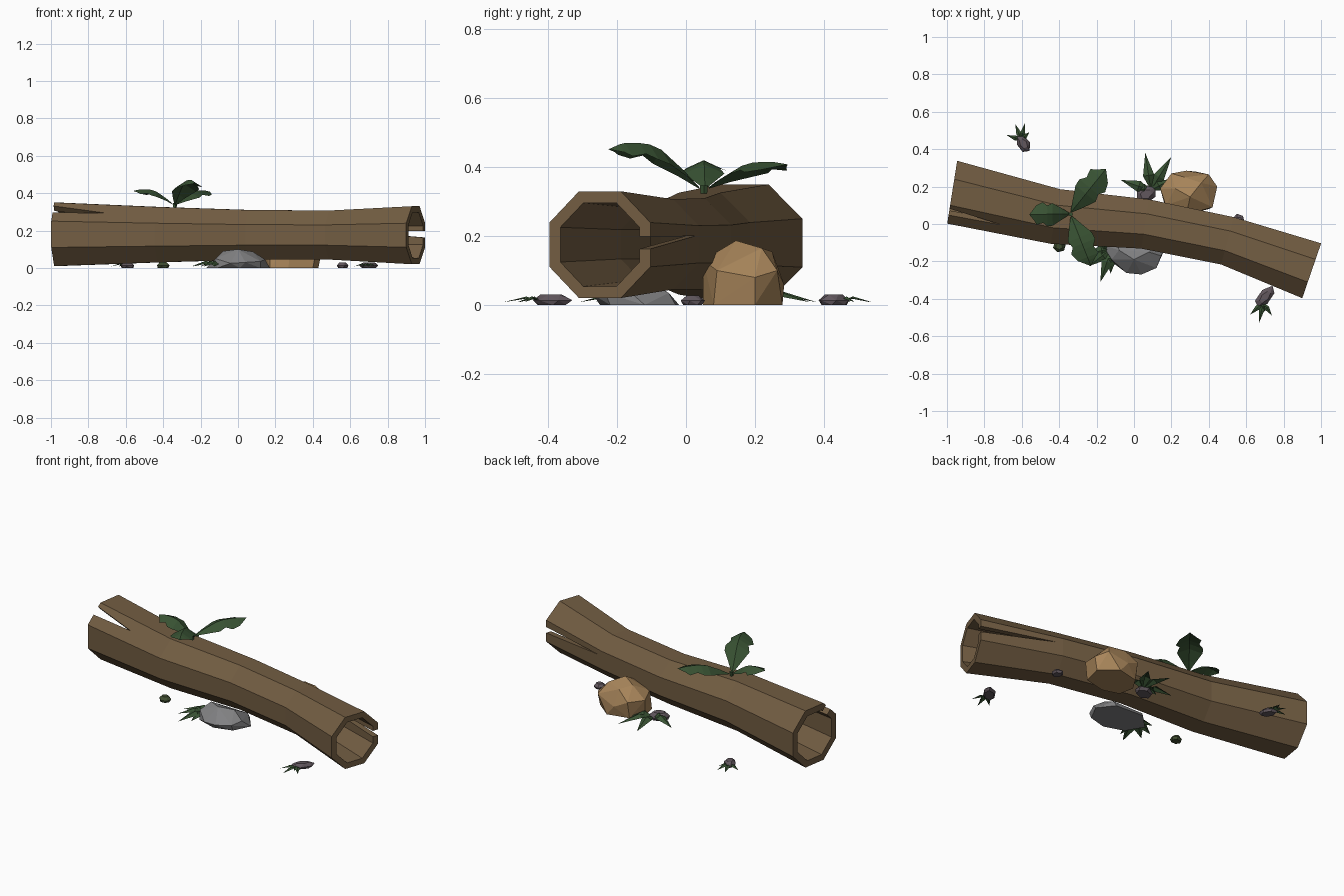
import bpy, bmesh, random
from math import sin, cos, pi, radians
from mathutils import Vector, Matrix

if "Cube" in bpy.data.objects:
    bpy.data.objects.remove(bpy.data.objects["Cube"])

random.seed(4)


def material(name, rgb):
    m = bpy.data.materials.new(name)
    m.diffuse_color = (*rgb, 1)
    m.use_nodes = True
    m.node_tree.nodes["Principled BSDF"].inputs["Base Color"].default_value = m.diffuse_color
    return m


BARK = material("bark", (0.17, 0.11, 0.055))
TAN = material("tan_stone", (0.40, 0.24, 0.105))
GREY = material("grey_stone", (0.22, 0.22, 0.225))
PURPLE = material("pebble_stone", (0.12, 0.095, 0.11))
MOSS = material("moss", (0.05, 0.075, 0.03))
LEAF = material("leaf", (0.04, 0.085, 0.033))


def make(name, bm, mat, closed=True):
    if closed:
        bmesh.ops.recalc_face_normals(bm, faces=bm.faces)
    me = bpy.data.meshes.new(name)
    bm.to_mesh(me)
    bm.free()
    ob = bpy.data.objects.new(name, me)
    bpy.context.collection.objects.link(ob)
    if mat:
        me.materials.append(mat)
    return ob


def hull(name, points, mat):
    bm = bmesh.new()
    for p in points:
        bm.verts.new(p)
    res = bmesh.ops.convex_hull(bm, input=bm.verts)
    spare = [v for v in bm.verts if not v.link_faces]
    bmesh.ops.delete(bm, geom=spare, context='VERTS')
    return make(name, bm, mat)


# Hollow log: octagonal rings (centre, flat-to-flat radius, yaw)
RINGS = [((-0.972, 0.17, 0.18), 0.170, -9), ((-0.42, 0.04, 0.178), 0.148, -10),
         ((0.06, 0.0, 0.177), 0.133, -9), ((0.50, -0.09, 0.176), 0.131, -15),
         ((0.95, -0.25, 0.175), 0.155, -19)]


def ring(bm, c, r, yaw):
    rot = Matrix.Rotation(radians(yaw), 3, 'Z')
    R = r / cos(pi / 8)
    return [bm.verts.new(Vector(c) + rot @ Vector((0, R * cos(a), R * sin(a))))
            for a in [pi / 8 + k * pi / 4 for k in range(8)]]


bm = bmesh.new()
loops = [ring(bm, *r) for r in RINGS]
loops += [ring(bm, c, r * 0.785, y) for c, r, y in reversed(RINGS)]
for i, a in enumerate(loops):
    b = loops[(i + 1) % len(loops)]
    for k in range(8):
        n = (k + 1) % 8
        bm.faces.new((a[k], a[n], b[n], b[k]))
log = make("hollow_log", bm, BARK)


# Wedge-shaped splits at both ends of the log
def split(name, tip, mouth, direction):
    tip, d = Vector(tip), Vector(direction).normalized()
    base = [tip] + [tip + (Vector(m) - tip) * 1.2 for m in mouth]
    cutter = hull(name, [p + d * s for p in base for s in (0.06, -0.09)], None)
    cutter.hide_render = True
    mod = log.modifiers.new(name, 'BOOLEAN')
    mod.operation, mod.solver, mod.object = 'DIFFERENCE', 'EXACT', cutter
    return cutter


cutters = [
    split("left_split_cutter", (-0.71, 0.0, 0.29),
          [(-1.0, 0.05, 0.295), (-0.99, 0.085, 0.33)], (0, -1, 1)),
    split("right_split_cutter", (0.57, 0.03, 0.2),
          [(1.0, -0.1, 0.163), (1.0, -0.1, 0.198)], (0.33, 0.94, 0))]
bpy.context.view_layer.update()
cut = bpy.data.meshes.new_from_object(log.evaluated_get(bpy.context.evaluated_depsgraph_get()))
log.modifiers.clear()
log.data = cut
for c in cutters:
    bpy.data.objects.remove(c)

# Large stones with flat undersides
hull("tan_rock", [
    (0.17, 0.08, 0), (0.27, 0.05, 0), (0.40, 0.08, 0), (0.43, 0.2, 0),
    (0.33, 0.28, 0), (0.2, 0.25, 0), (0.15, 0.17, 0),
    (0.14, 0.19, 0.1), (0.2, 0.27, 0.1), (0.28, 0.285, 0.06), (0.4, 0.265, 0.1),
    (0.445, 0.2, 0.08), (0.42, 0.09, 0.1), (0.28, 0.05, 0.13), (0.17, 0.1, 0.12),
    (0.22, 0.19, 0.17), (0.3, 0.145, 0.187), (0.36, 0.22, 0.165), (0.27, 0.25, 0.155)], TAN)

hull("grey_rock", [
    (-0.17, -0.11, 0), (-0.11, -0.21, 0), (0.01, -0.25, 0), (0.12, -0.22, 0),
    (0.17, -0.12, 0), (0.1, -0.03, 0), (-0.08, -0.02, 0),
    (-0.12, -0.19, 0.05), (-0.04, -0.262, 0.025), (0.04, -0.27, 0.03), (0.12, -0.235, 0.035),
    (0.145, -0.17, 0.045), (0.1, -0.05, 0.035), (-0.1, -0.05, 0.035),
    (-0.08, -0.14, 0.09), (0.0, -0.19, 0.1), (0.08, -0.15, 0.087)], GREY)


# Pebbles
def pebble(name, x, y, length, width, height, yaw, mat):
    pts = []
    for z, s in ((0, 0.8), (0.45, 1.0), (1.0, 0.55)):
        for k in range(6):
            a = k * pi / 3 + z * 0.6
            r = s * random.uniform(0.88, 1.0)
            v = Vector((cos(a) * r * length / 2, sin(a) * r * width / 2, z * height))
            pts.append(Matrix.Rotation(radians(yaw), 3, 'Z') @ v + Vector((x, y, 0)))
    hull(name, pts, mat)


pebble("pebble_front", 0.70, -0.39, 0.15, 0.075, 0.03, 48, PURPLE)
pebble("pebble_back", -0.592, 0.43, 0.11, 0.075, 0.03, 120, PURPLE)
pebble("pebble_middle", 0.065, 0.16, 0.13, 0.10, 0.04, 20, PURPLE)
pebble("pebble_right", 0.56, 0.02, 0.07, 0.075, 0.028, 30, PURPLE)
pebble("mossy_pebble", -0.40, -0.12, 0.075, 0.065, 0.032, 0, MOSS)


# Grass tufts: pointed, folded blades spreading over the ground
def tuft(name, root, tips, width, lift):
    bm = bmesh.new()
    root = Vector((*root, 0.012))
    for t in tips:
        tip = Vector((*t, 0.008))
        d = tip - root
        side = Vector((-d.y, d.x, 0)).normalized() * width / 2
        mid = root + d * 0.4
        r, e = bm.verts.new(root), bm.verts.new(tip)
        m = bm.verts.new(mid + Vector((0, 0, lift)))
        l = bm.verts.new(mid + side + Vector((0, 0, lift * 0.6)))
        q = bm.verts.new(mid - side + Vector((0, 0, lift * 0.6)))
        for f in ((r, m, l), (m, e, l), (r, q, m), (q, e, m)):
            bm.faces.new(f)
    make(name, bm, LEAF, False)


tuft("grass_front", (-0.12, -0.13),
     [(-0.24, -0.225), (-0.18, -0.31), (-0.125, -0.265), (-0.25, -0.16), (-0.2, -0.08)], 0.06, 0.028)
tuft("grass_back", (0.09, 0.18),
     [(0.06, 0.38), (0.2, 0.36), (-0.07, 0.235), (0.2, 0.24), (0.0, 0.19)], 0.06, 0.035)
tuft("grass_far_left", (-0.603, 0.45),
     [(-0.68, 0.475), (-0.635, 0.535), (-0.583, 0.54), (-0.56, 0.49)], 0.028, 0.014)
tuft("grass_far_right", (0.69, -0.42),
     [(0.62, -0.485), (0.668, -0.53), (0.738, -0.49), (0.70, -0.47)], 0.028, 0.014)


# Broad torn leaves: rows of (fraction, left half width, right half width, ridge height)
def leaf(name, root, tip, width, rise, droop):
    rows = [(0.0, 0.06, 0.06, 0), (0.18, 0.45, 0.45, 0.4), (0.42, 0.95, 0.9, 0.85),
            (0.55, 1.0, 0.72, 0.97), (0.66, 0.7, 1.0, 1.0), (0.82, 0.85, 0.75, 1.0),
            (0.88, 0.5, 0.5, 0.97)]
    bm = bmesh.new()
    root, tip = Vector(root), Vector(tip)
    d = tip - root
    side = Vector((-d.y, d.x, 0)).normalized() * width / 2
    prev = None
    for t, lw, rw, h in rows:
        c = root + Vector((d.x * t, d.y * t, h * rise))
        down = Vector((0, 0, -droop))
        row = [bm.verts.new(p) for p in (c + (side + down) * lw, c, c - (side - down) * rw)]
        if prev:
            for i in (0, 1):
                bm.faces.new((prev[i], prev[i + 1], row[i + 1], row[i]))
        prev = row
    end = bm.verts.new(tip)
    bm.faces.new((prev[0], prev[1], end))
    bm.faces.new((prev[1], prev[2], end))
    make(name, bm, LEAF, False)


leaf("leaf_back", (-0.335, 0.065, 0.34), (-0.15, 0.295, 0.408), 0.15, 0.075, 0.03)
leaf("leaf_left", (-0.345, 0.055, 0.34), (-0.56, 0.05, 0.412), 0.13, 0.08, 0.03)
leaf("leaf_front", (-0.335, 0.04, 0.34), (-0.23, -0.225, 0.452), 0.15, 0.13, 0.045)

# Short stem joining the leaves to the log
hull("leaf_stem", [(-0.338 + r * cos(a), 0.052 + r * sin(a), z)
                   for z, r in ((0.3, 0.008), (0.347, 0.012))
                   for a in [k * pi / 2.5 for k in range(5)]], LEAF)
